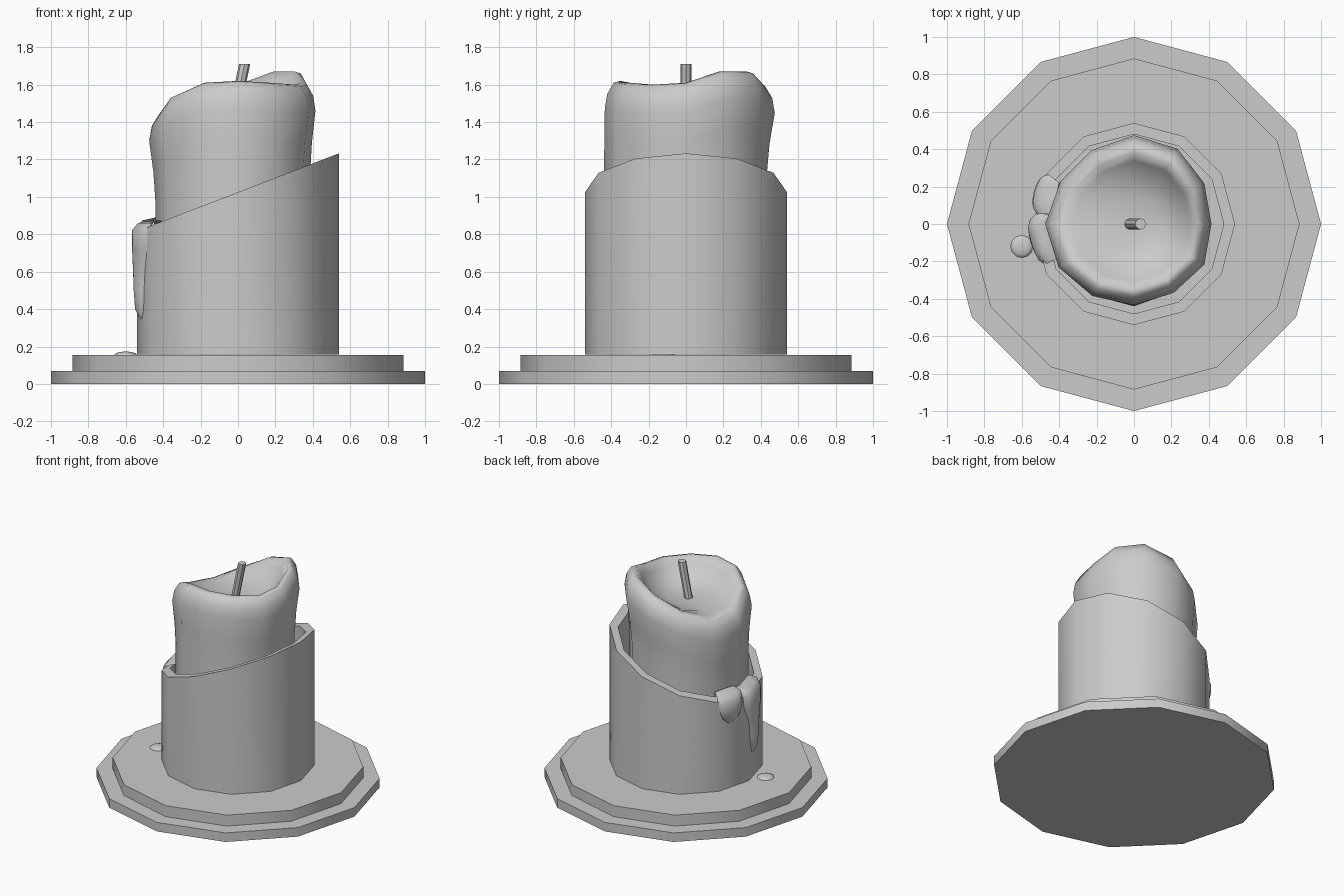
import bpy, bmesh, math

cube = bpy.data.objects.get("Cube")
if cube:
    bpy.data.objects.remove(cube, do_unlink=True)

SIDES = 12
STEP = math.tau / SIDES

grey = bpy.data.materials.new("plain_grey")
grey.use_nodes = True
COLOUR = (0.6, 0.6, 0.6, 1)
grey.diffuse_color = COLOUR
grey.node_tree.nodes["Principled BSDF"].inputs["Base Color"].default_value = COLOUR


def finish(bm, name, angle=40):
    bmesh.ops.recalc_face_normals(bm, faces=bm.faces)
    mesh = bpy.data.meshes.new(name)
    bm.to_mesh(mesh)
    bm.free()
    obj = bpy.data.objects.new(name, mesh)
    bpy.context.collection.objects.link(obj)
    mesh.materials.append(grey)
    bpy.ops.object.select_all(action='DESELECT')
    obj.select_set(True)
    bpy.context.view_layer.objects.active = obj
    bpy.ops.object.shade_smooth_by_angle(angle=math.radians(angle))
    return obj


def loft(name, rings, angle=40, closed=True, caps=True):
    """Bridge a list of point rings with quads."""
    bm = bmesh.new()
    rows = [[bm.verts.new(p) for p in ring] for ring in rings]
    n = len(rows[0])
    for a, b in zip(rows, rows[1:]):
        for i in range(n if closed else n - 1):
            j = (i + 1) % n
            bm.faces.new((a[i], a[j], b[j], b[i]))
    if caps:
        bm.faces.new(rows[0])
        bm.faces.new(rows[-1])
    return finish(bm, name, angle)


def ring(radius, height):
    """Twelve-sided ring; radius and height may depend on the side index or x."""
    pts = []
    for i in range(SIDES):
        x, y = radius * math.cos(i * STEP), radius * math.sin(i * STEP)
        pts.append((x, y, height(x) if callable(height) else height))
    return pts


# Stepped base
loft("base_plate", [ring(1, 0), ring(1, 0.07)])
loft("upper_plate", [ring(0.885, 0.07), ring(0.885, 0.155)])


# Holder tube with a slanted rim
def slant(x):
    return 1.025 + 0.385 * x


loft("holder_tube", [ring(0.48, 0.156), ring(0.54, 0.156), ring(0.54, slant),
                     ring(0.48, slant), ring(0.48, 0.156)], caps=False)

# Candle: rim height, shoulder radius and lower radius for each side
RIM = [1.61, 1.67, 1.67, 1.6, 1.5, 1.43, 1.45, 1.54, 1.61, 1.62, 1.61, 1.6]
SHOULDER = [.41, .43, .46, .47, .45, .45, .47, .46, .44, .43, .42, .43]
LOWER = [.385, .4, .42, .43, .435, .44, .44, .44, .44, .44, .42, .4]
POOL = 1.46


def candle_ring(radius, height):
    return [(radius(i) * math.cos(i * STEP), radius(i) * math.sin(i * STEP), height(i))
            for i in range(SIDES)]


def pool_ring(scale, rise):
    return candle_ring(lambda i: SHOULDER[i] * scale,
                       lambda i: POOL + (RIM[i] - POOL) * rise - 0.02 * (1 - rise))


loft("candle", [
    candle_ring(lambda i: LOWER[i], lambda i: 0.156),
    candle_ring(lambda i: LOWER[i], lambda i: RIM[i] - 0.5),
    candle_ring(lambda i: LOWER[i] * .6 + SHOULDER[i] * .4, lambda i: RIM[i] - 0.32),
    candle_ring(lambda i: SHOULDER[i] * 1.01, lambda i: RIM[i] - 0.15),
    candle_ring(lambda i: SHOULDER[i] * 0.98, lambda i: RIM[i] - 0.07),
    candle_ring(lambda i: SHOULDER[i] * 0.9, lambda i: RIM[i] - 0.01),
    pool_ring(0.82, 1),
    pool_ring(0.72, 0.7),
    pool_ring(0.55, 0.25),
    pool_ring(0.3, 0.05),
    pool_ring(0.08, 0),
], angle=75)

# Tilted wick
loft("wick", [[(cx + 0.03 * math.cos(k * math.tau / 8), 0.03 * math.sin(k * math.tau / 8), z)
               for k in range(8)] for cx, z in ((-0.025, 1.42), (0.035, 1.71))])


# Wax drips spilling over the rim and down the holder wall
def wall_radius(angle):
    return 0.54 * math.cos(STEP / 2) / math.cos(angle % STEP - STEP / 2)


def drip(name, centre, rows):
    """Rows hold height, offset from the wall, half width and bulge."""
    rings = []
    for z, offset, half, bulge in rows:
        pts = []
        for k in range(9):
            t = k / 4 - 1
            a = math.radians(centre + half * t)
            r = wall_radius(a) + offset + bulge * math.sqrt(1 - t * t)
            pts.append((r * math.cos(a), r * math.sin(a), z))
        rings.append(pts)
    loft(name, rings, angle=80, closed=False, caps=False)


drip("long_drip", 189, [
    (0.80, -0.11, 15, 0), (0.875, -0.08, 15, 0), (0.86, -0.02, 15.5, 0.02),
    (0.82, -0.005, 15.5, 0.04), (0.72, -0.005, 14, 0.042), (0.6, -0.005, 9, 0.043),
    (0.5, -0.005, 7, 0.042), (0.4, -0.005, 6, 0.035), (0.35, -0.01, 3, 0.015)])
drip("short_drip", 162, [
    (0.80, -0.11, 11, 0), (0.89, -0.08, 11, 0), (0.875, -0.02, 12, 0.02),
    (0.83, -0.005, 12, 0.04), (0.76, -0.005, 11, 0.045),
    (0.7, -0.005, 8, 0.035), (0.66, -0.01, 4, 0.012)])

# Fallen drop of wax on the plate
bm = bmesh.new()
bmesh.ops.create_uvsphere(bm, u_segments=12, v_segments=8, radius=1)
bmesh.ops.scale(bm, vec=(0.06, 0.06, 0.018), verts=bm.verts)
bmesh.ops.translate(bm, vec=(-0.6, -0.12, 0.155), verts=bm.verts)
finish(bm, "wax_drop", 60)
